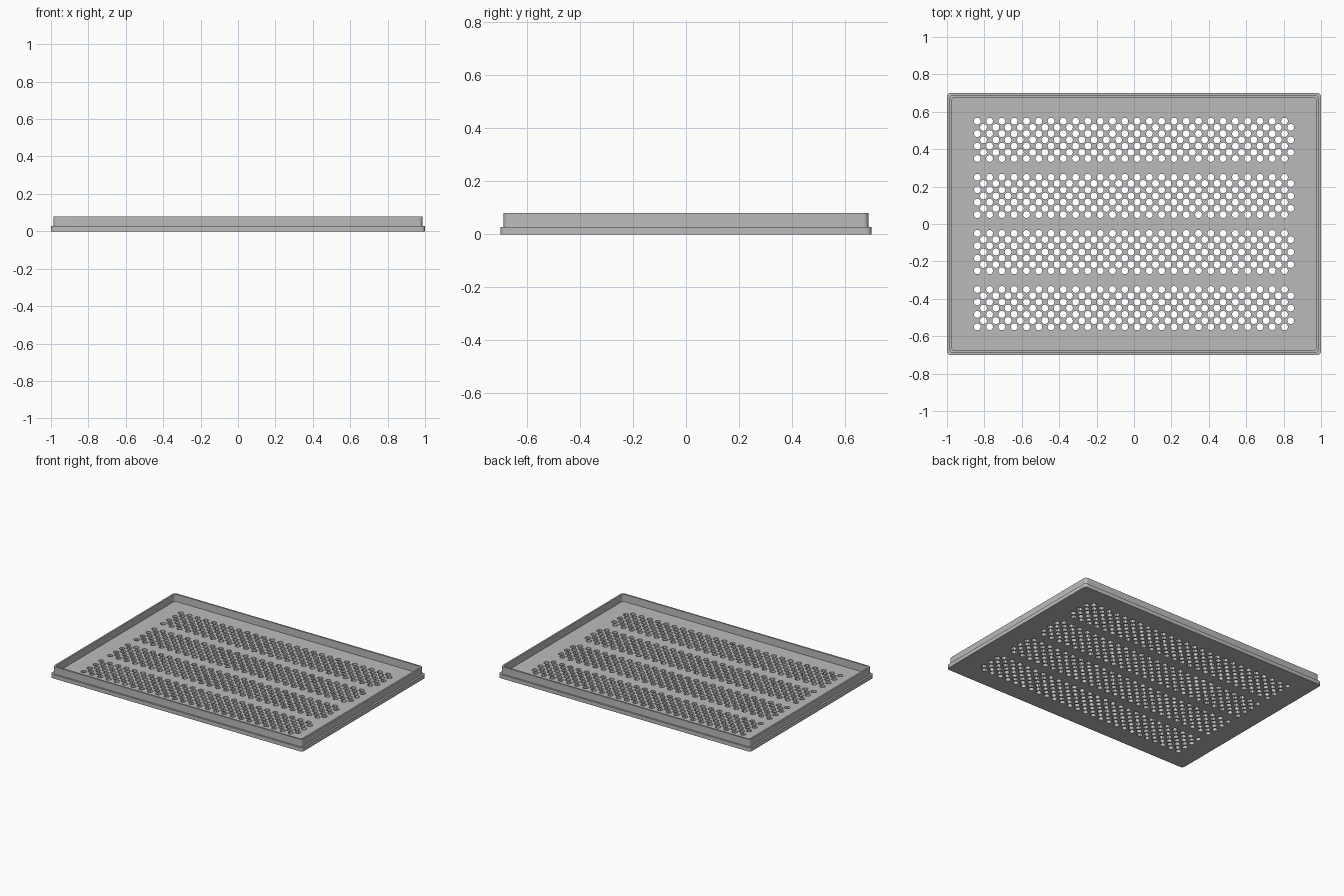
import bpy
from math import cos, sin, pi

cube = bpy.data.objects.get("Cube")
if cube:
    bpy.data.objects.remove(cube, do_unlink=True)

grey = bpy.data.materials.new("mid_grey")
grey.use_nodes = True
colour = (0.5, 0.5, 0.5, 1)
grey.diffuse_color = colour
grey.node_tree.nodes["Principled BSDF"].inputs["Base Color"].default_value = colour


def circle(cx, cy, r, sides=12):
    return [(cx + r * cos(2 * pi * i / sides), cy + r * sin(2 * pi * i / sides))
            for i in range(sides)]


def rounded_rect(hx, hy, r, steps=6):
    pts = []
    for q, (sx, sy) in enumerate([(1, 1), (-1, 1), (-1, -1), (1, -1)]):
        for i in range(steps + 1):
            a = (q + i / steps) * pi / 2
            pts.append((sx * (hx - r) + r * cos(a), sy * (hy - r) + r * sin(a)))
    return pts


def sheet(name, loops, z0, z1):
    """Solid plate from an outer outline and any number of hole outlines."""
    curve = bpy.data.curves.new(name + "_outline", "CURVE")
    curve.dimensions = "2D"
    curve.fill_mode = "BOTH"
    curve.extrude = (z1 - z0) / 2
    for loop in loops:
        spline = curve.splines.new("POLY")
        spline.points.add(len(loop) - 1)
        for point, (x, y) in zip(spline.points, loop):
            point.co = (x, y, 0, 1)
        spline.use_cyclic_u = True
    curve.materials.append(grey)
    obj = bpy.data.objects.new(name, curve)
    bpy.context.collection.objects.link(obj)
    obj.location.z = (z0 + z1) / 2
    bpy.ops.object.select_all(action="DESELECT")
    obj.select_set(True)
    bpy.context.view_layer.objects.active = obj
    bpy.ops.object.convert(target="MESH")
    bpy.ops.object.shade_smooth_by_angle()
    return bpy.context.object


FLOOR, TOP = 0.028, 0.08
PITCH, ROW = 0.0657, 0.0333

# Four bands of staggered perforations
holes = []
for band in (-0.45, -0.15, 0.15, 0.45):
    for row in range(7):
        start = -12.75 * PITCH + (row % 2) * PITCH / 2
        for col in range(26):
            holes.append(circle(start + col * PITCH, band + (row - 3) * ROW, 0.0185))

# Perforated base plate with a projecting lip
sheet("perforated_base", [rounded_rect(1.0, 0.7, 0.02)] + holes, 0, FLOOR)

# Raised wall set in from the lip
sheet("rim_wall", [rounded_rect(0.987, 0.689, 0.02),
                   rounded_rect(0.975, 0.677, 0.02)], FLOOR, TOP)
